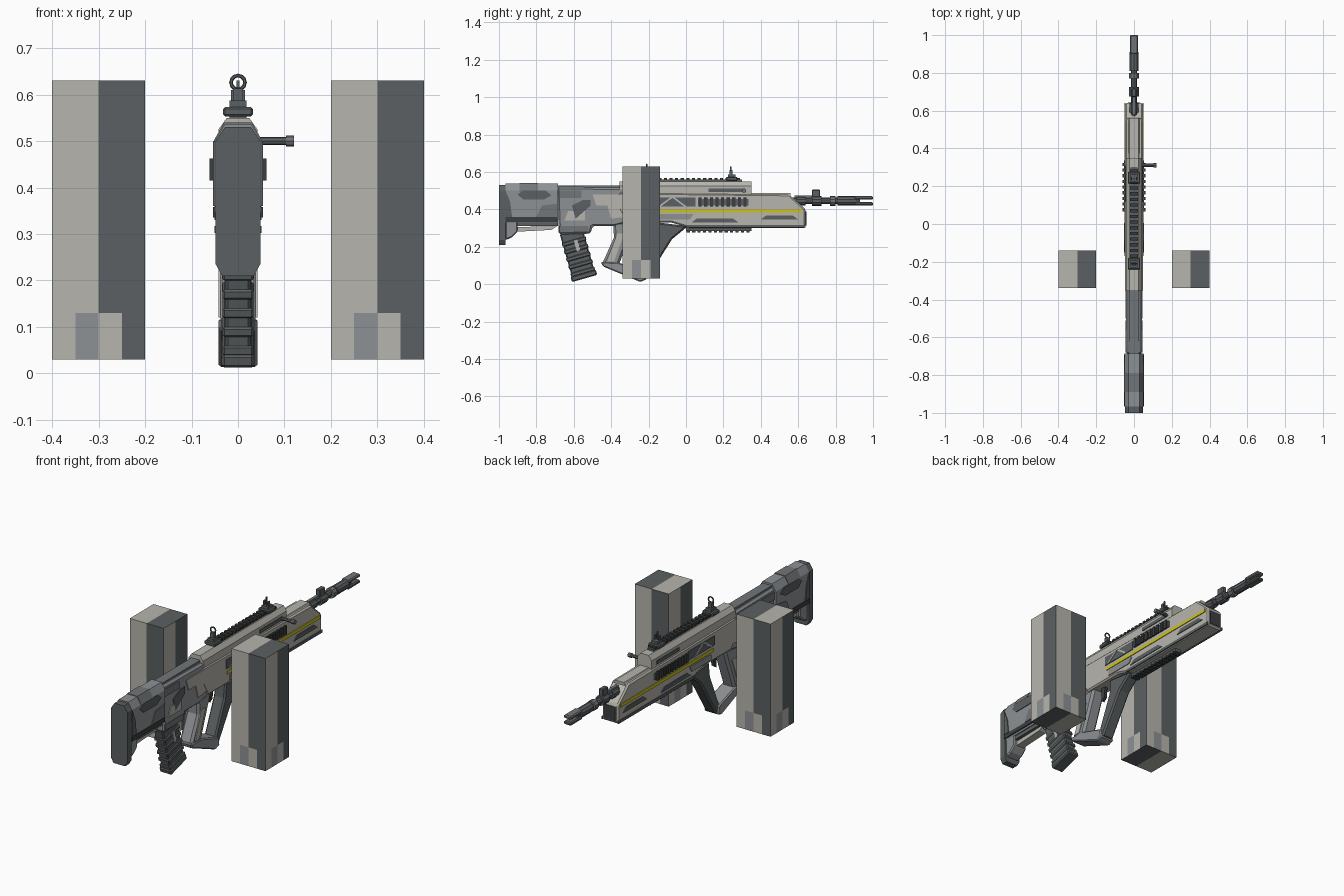
import bpy, bmesh, math
from mathutils import Vector, Matrix

cube = bpy.data.objects.get("Cube")
if cube:
    bpy.data.objects.remove(cube)


def material(name, rgb):
    m = bpy.data.materials.new(name)
    m.use_nodes = True
    m.diffuse_color = (*rgb, 1)
    m.node_tree.nodes["Principled BSDF"].inputs["Base Color"].default_value = (*rgb, 1)
    return m


LIGHT = material("warm light grey", (.47, .46, .42))
MID = material("blue grey", (.27, .285, .3))
SLATE = material("slate grey", (.17, .18, .19))
DARK = material("dark grey", (.105, .118, .122))
BLACK = material("charcoal", (.045, .048, .05))
YELLOW = material("yellow", (.62, .54, .01))


def finish(name, bm, *mats, bevel=0):
    bmesh.ops.recalc_face_normals(bm, faces=bm.faces)
    mesh = bpy.data.meshes.new(name)
    bm.to_mesh(mesh)
    bm.free()
    for m in mats:
        mesh.materials.append(m)
    ob = bpy.data.objects.new(name, mesh)
    bpy.context.collection.objects.link(ob)
    if bevel:
        mod = ob.modifiers.new("chamfer", "BEVEL")
        mod.width, mod.segments = bevel, 1
    return ob


def extrude(bm, pts, step):
    face = bm.faces.new([bm.verts.new(p) for p in pts])
    out = bmesh.ops.extrude_face_region(bm, geom=[face])
    bmesh.ops.translate(bm, vec=step, verts=[v for v in out["geom"] if isinstance(v, bmesh.types.BMVert)])


def profile(name, mat, pts, w, bevel=0):
    """Side outline (y, z) extruded to half width w."""
    bm = bmesh.new()
    extrude(bm, [(-w, y, z) for y, z in pts], (2 * w, 0, 0))
    return finish(name, bm, mat, bevel=bevel)


def plates(name, mat, pts, x, t=.006):
    """Thin side outline mirrored on both flanks."""
    bm = bmesh.new()
    for s in (-1, 1):
        extrude(bm, [(s * (x - .002), y, z) for y, z in pts], (s * t, 0, 0))
    return finish(name, bm, mat)


def section(name, mat, half, y0, y1, bevel=0):
    """Half cross-section (x, z) mirrored and extruded along y."""
    bm = bmesh.new()
    ring = half + [(-x, z) for x, z in reversed(half)]
    extrude(bm, [(x, y0, z) for x, z in ring], (0, y1 - y0, 0))
    return finish(name, bm, mat, bevel=bevel)


def rect(y0, y1, z0, z1):
    return [(y0, z0), (y1, z0), (y1, z1), (y0, z1)]


def box(name, mat, centre, size, tilt=0, bevel=0):
    bm = bmesh.new()
    mx = Matrix.Translation(centre) @ Matrix.Rotation(tilt, 4, "X") @ Matrix.Diagonal((*size, 1))
    bmesh.ops.create_cube(bm, size=1, matrix=mx)
    return finish(name, bm, mat, bevel=bevel)


def tube(name, mat, a, b, r, sides=10):
    a, b = Vector(a), Vector(b)
    bm = bmesh.new()
    mx = Matrix.Translation((a + b) / 2) @ (b - a).to_track_quat("Z", "Y").to_matrix().to_4x4()
    bmesh.ops.create_cone(bm, cap_ends=True, segments=sides, radius1=r, radius2=r,
                          depth=(b - a).length, matrix=mx)
    return finish(name, bm, mat)


# Two-tone blocks: each side split down the middle, with a small patch at its foot
for label, cx in (("left_block", .3), ("right_block", -.3)):
    mid = Vector((cx, -.24, .33))
    bm = bmesh.new()
    bmesh.ops.create_cube(bm, size=1, matrix=Matrix.Translation(mid) @ Matrix.Diagonal((.2, .2, .6, 1)))
    cuts = [(mid + axis * d, axis) for axis in (Vector((1, 0, 0)), Vector((0, 1, 0))) for d in (-.05, 0, .05)]
    for co, no in cuts + [(Vector((0, 0, .13)), Vector((0, 0, 1)))]:
        bmesh.ops.bisect_plane(bm, geom=bm.verts[:] + bm.edges[:] + bm.faces[:], plane_co=co, plane_no=no)
    bm.normal_update()
    for f in bm.faces:
        c = f.calc_center_median() - mid
        flat = abs(f.normal.z) > .5
        u = c.x if flat else c.dot(Vector((0, 0, 1)).cross(f.normal))
        f.material_index = 1 if u > 0 else 0
        if not flat and abs(u) < .05 and c.z < -.2:
            f.material_index = 0 if u > 0 else 2
    finish(label, bm, LIGHT, DARK, MID)

# Stock
section("butt_pad", DARK, [(.028, .53), (.048, .5), (.048, .235), (.034, .21)], -1, -.965)
section("stock_body", MID, [(.028, .537), (.05, .5), (.05, .35), (.04, .33)], -.965, -.685)
profile("stock_heel", MID, [(-.966, .34), (-.966, .235), (-.93, .25), (-.9, .28), (-.9, .34)], .04, .006)
profile("stock_lower_bar", LIGHT, [(-.91, .28), (-.72, .29), (-.69, .31), (-.91, .305)], .022)
box("stock_underside", DARK, (0, -.8, .325), (.07, .23, .03))
plates("stock_lower_strip", BLACK, rect(-.965, -.69, .335, .358), .05)
plates("stock_cheek_panel", DARK, [(-.9, .48), (-.87, .5), (-.75, .5), (-.72, .475), (-.76, .452), (-.87, .452)], .05)
plates("stock_rear_patch", DARK, [(-.965, .36), (-.93, .36), (-.94, .44), (-.965, .5)], .05)
plates("stock_middle_patch", SLATE, [(-.8, .36), (-.69, .36), (-.69, .43), (-.77, .42)], .05)
section("stock_top_band", SLATE, [(.03, .54), (.0525, .5), (.0525, .49), (.03, .49)], -.89, -.79)

# Receiver and magazine well
profile("receiver", MID, [(-.69, .52), (-.33, .515), (-.3, .33), (-.38, .31), (-.5, .31), (-.51, .27),
                          (-.68, .265)], .042, .01)
box("receiver_top_strip", SLATE, (0, -.52, .518), (.052, .34, .018))
plates("receiver_dark_panel", DARK, [(-.61, .42), (-.55, .45), (-.51, .45), (-.51, .42), (-.59, .35)], .042)
plates("receiver_light_patch", LIGHT, [(-.5, .48), (-.34, .48), (-.32, .36), (-.4, .35), (-.42, .42), (-.48, .42)], .042)
plates("receiver_upper_patch", SLATE, rect(-.68, -.56, .46, .5), .042)
plates("magazine_well_patch", LIGHT, [(-.65, .34), (-.54, .34), (-.54, .39), (-.63, .39)], .042)
plates("magazine_well_band", SLATE, rect(-.675, -.52, .28, .31), .042)

# Slanted magazine with ridges
TILT = math.radians(16)
AXIS = Vector((0, math.sin(TILT), -math.cos(TILT)))
TOP = Vector((0, -.615, .285))
box("magazine", DARK, TOP + AXIS * .125, (.056, .125, .25), TILT, .006)
for i in range(5):
    box(f"magazine_ridge_{i}", DARK, TOP + AXIS * (.06 + i * .042), (.066, .133, .022), TILT, .004)
box("magazine_base", DARK, TOP + AXIS * .25, (.07, .14, .03), TILT, .006)
box("magazine_mark", LIGHT, TOP + AXIS * .08 + Vector((0, .01, 0)), (.069, .02, .06), TILT)

# Pistol grip and looped hand guard
profile("rear_grip", MID, [(-.39, .33), (-.27, .34), (-.3, .26), (-.36, .1), (-.45, .105), (-.385, .25)], .038, .012)
profile("grip_foot", MID, [(-.455, .12), (-.445, .095), (-.245, .012), (-.21, .025), (-.22, .07), (-.36, .115)], .042, .006)
profile("front_strut", DARK, [(-.25, .04), (-.21, .025), (-.075, .24), (.01, .31), (-.15, .33), (-.16, .25)], .034, .008)
plates("grip_panel", LIGHT, [(-.37, .27), (-.33, .27), (-.385, .12), (-.42, .12)], .038)
profile("trigger", BLACK, [(-.25, .33), (-.22, .33), (-.225, .27), (-.245, .255)], .008)

# Handguard
profile("handguard", LIGHT, [(-.36, .49), (.55, .48), (.64, .4), (.64, .3), (.02, .3), (-.08, .33),
                             (-.32, .33), (-.36, .4)], .047, .008)
section("upper_housing", LIGHT, [(.024, .55), (.042, .525), (.042, .46)], -.355, .35)
section("forward_cover", LIGHT, [(.025, .486), (.036, .47), (.036, .44)], .34, .56)
plates("yellow_stripe", YELLOW, rect(-.16, .62, .383, .4), .047)
plates("handguard_lower_edge", DARK, rect(0, .64, .302, .317), .047)
plates("handguard_recess", DARK, [(.4, .345), (.43, .368), (.57, .368), (.6, .345)], .047)
plates("handguard_rear_recess", DARK, [(.03, .33), (.06, .352), (.25, .352), (.28, .33)], .047)
plates("handguard_mid_patch", MID, [(-.14, .345), (.02, .345), (.04, .375), (-.14, .375)], .047)
plates("bolt_slot", DARK, rect(.12, .31, .493, .511), .042)
plates("truss_recess", DARK, rect(-.17, .05, .415, .463), .047)
plates("truss_brace_a", LIGHT, [(-.15, .415), (-.135, .415), (-.07, .463), (-.085, .463)], .05)
plates("truss_brace_b", LIGHT, [(-.01, .415), (.005, .415), (-.06, .463), (-.075, .463)], .05)
box("handguard_front_opening", BLACK, (0, .64, .35), (.066, .006, .075))

# Accessory rails: top, bottom and both flanks
box("top_rail", DARK, (0, .04, .553), (.036, .52, .014))
box("bottom_rail", DARK, (0, .175, .293), (.036, .35, .018))
plates("side_rails", DARK, rect(.065, .335, .42, .455), .047, .009)
for i in range(17):
    box(f"top_tooth_{i}", BLACK, (0, -.2 + i * .03, .562), (.044, .017, .012))
for i in range(12):
    box(f"bottom_tooth_{i}", BLACK, (0, .012 + i * .029, .283), (.044, .017, .012))
for i in range(9):
    plates(f"side_teeth_{i}", BLACK, rect(.067 + i * .03, .084 + i * .03, .415, .462), .054, .009)

# Rear ring sight and front post sight
for label, y in (("rear", -.21), ("front", .245)):
    box(label + "_sight_base", DARK, (0, y, .563), (.064, .06, .02), bevel=.004)
    box(label + "_sight_block", DARK, (0, y, .578), (.036, .04, .018))
box("rear_sight_stalk", DARK, (0, -.21, .593), (.022, .018, .04))
bpy.ops.mesh.primitive_torus_add(location=(0, -.21, .626), rotation=(math.pi / 2, 0, 0), major_radius=.015,
                                 minor_radius=.004, major_segments=12, minor_segments=6)
ring = bpy.context.object
ring.name = "rear_sight_ring"
ring.data.materials.append(DARK)
box("front_sight_post", DARK, (0, .24, .605), (.006, .008, .05))
for s in (-1, 1):
    box("front_sight_ear", DARK, (s * .013, .24, .595), (.005, .016, .03))

# Side handle
tube("charging_handle", DARK, (.035, .31, .5), (.108, .31, .5), .009, 8)
tube("charging_knob", SLATE, (.103, .31, .5), (.12, .31, .5), .012, 8)

# Barrel, stepped collars and forked muzzle
BORE = .445
for name, mat, y0, y1, r in (("barrel", DARK, .5, .93, .017), ("barrel_collar", DARK, .59, .64, .024),
                             ("gas_block", DARK, .675, .725, .027), ("muzzle_collar", SLATE, .77, .8, .027),
                             ("muzzle_sleeve", DARK, .81, .91, .025)):
    tube(name, mat, (0, y0, BORE), (0, y1, BORE), r)
box("gas_block_top", DARK, (0, .695, .485), (.026, .045, .04), bevel=.004)
box("gas_tube", SLATE, (0, .64, .468), (.016, .12, .014))
for s in (-1, 1):
    box("muzzle_prong", SLATE if s > 0 else DARK, (0, .95, BORE + s * .016), (.044, .1, .018), bevel=.005)
